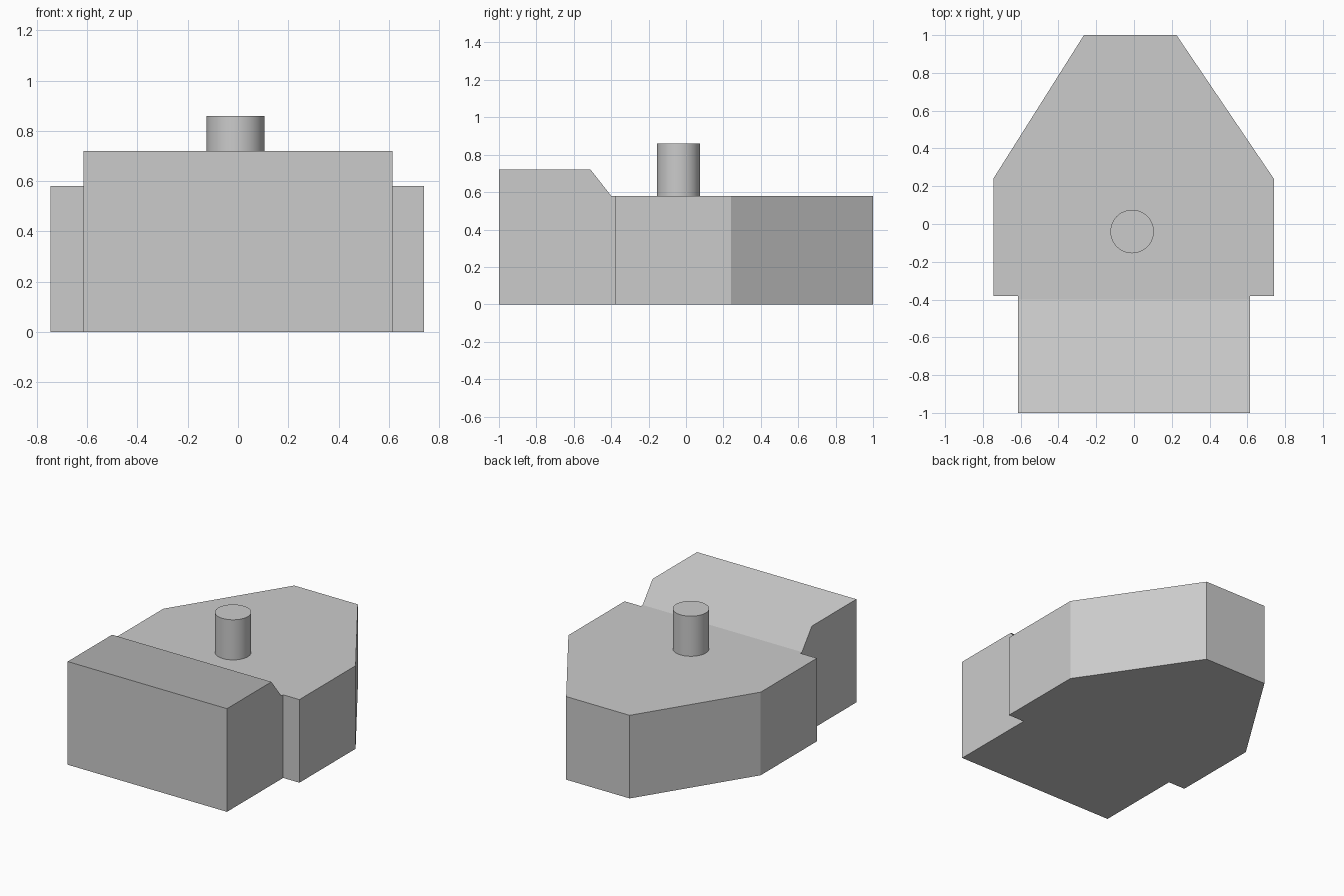
import bpy
import bmesh
from mathutils import Matrix, Vector

cube = bpy.data.objects.get("Cube")
if cube:
    bpy.data.objects.remove(cube, do_unlink=True)

DECK_Z = 0.58
FRONT_Z = 0.72

grey = bpy.data.materials.new("light grey")
grey.use_nodes = True
colour = (0.6, 0.6, 0.6, 1.0)
grey.diffuse_color = colour
grey.node_tree.nodes["Principled BSDF"].inputs["Base Color"].default_value = colour


def add_object(name, bm):
    bmesh.ops.recalc_face_normals(bm, faces=bm.faces)
    mesh = bpy.data.meshes.new(name)
    bm.to_mesh(mesh)
    bm.free()
    mesh.materials.append(grey)
    obj = bpy.data.objects.new(name, mesh)
    bpy.context.collection.objects.link(obj)
    return obj


# Body: plan outline extruded up to the deck height
outline = [(-0.615, -1), (0.615, -1), (0.615, -0.38), (0.74, -0.38), (0.74, 0.24),
           (0.225, 1), (-0.265, 1), (-0.745, 0.24), (-0.745, -0.38), (-0.615, -0.38)]
bm = bmesh.new()
base = bm.faces.new([bm.verts.new((x, y, 0)) for x, y in outline])
top = bmesh.ops.extrude_face_region(bm, geom=[base], use_keep_orig=True)
top_verts = [g for g in top["geom"] if isinstance(g, bmesh.types.BMVert)]
bmesh.ops.translate(bm, verts=top_verts, vec=(0, 0, DECK_Z))

# Raised front block: cut at both ends of the slope, then lift the front top
for y in (-0.51, -0.40):
    bmesh.ops.bisect_plane(bm, geom=bm.verts[:] + bm.edges[:] + bm.faces[:],
                           plane_co=Vector((0, y, 0)), plane_no=Vector((0, 1, 0)))
for v in bm.verts:
    if v.co.y < -0.5 and v.co.z > 0.1:
        v.co.z = FRONT_Z
bmesh.ops.dissolve_limit(bm, angle_limit=0.01, verts=bm.verts, edges=bm.edges)
add_object("body", bm)

# Post: open-bottomed cylinder standing on the deck
height = 0.28
bm = bmesh.new()
bmesh.ops.create_cone(bm, cap_ends=True, segments=48, radius1=0.115, radius2=0.115,
                      depth=height,
                      matrix=Matrix.Translation((-0.01, -0.04, DECK_Z + height / 2)))
bottom = [f for f in bm.faces if f.calc_center_median().z < DECK_Z + 0.01]
bmesh.ops.delete(bm, geom=bottom, context='FACES')
post = add_object("post", bm)
bpy.ops.object.select_all(action='DESELECT')
post.select_set(True)
bpy.context.view_layer.objects.active = post
bpy.ops.object.shade_smooth_by_angle()
